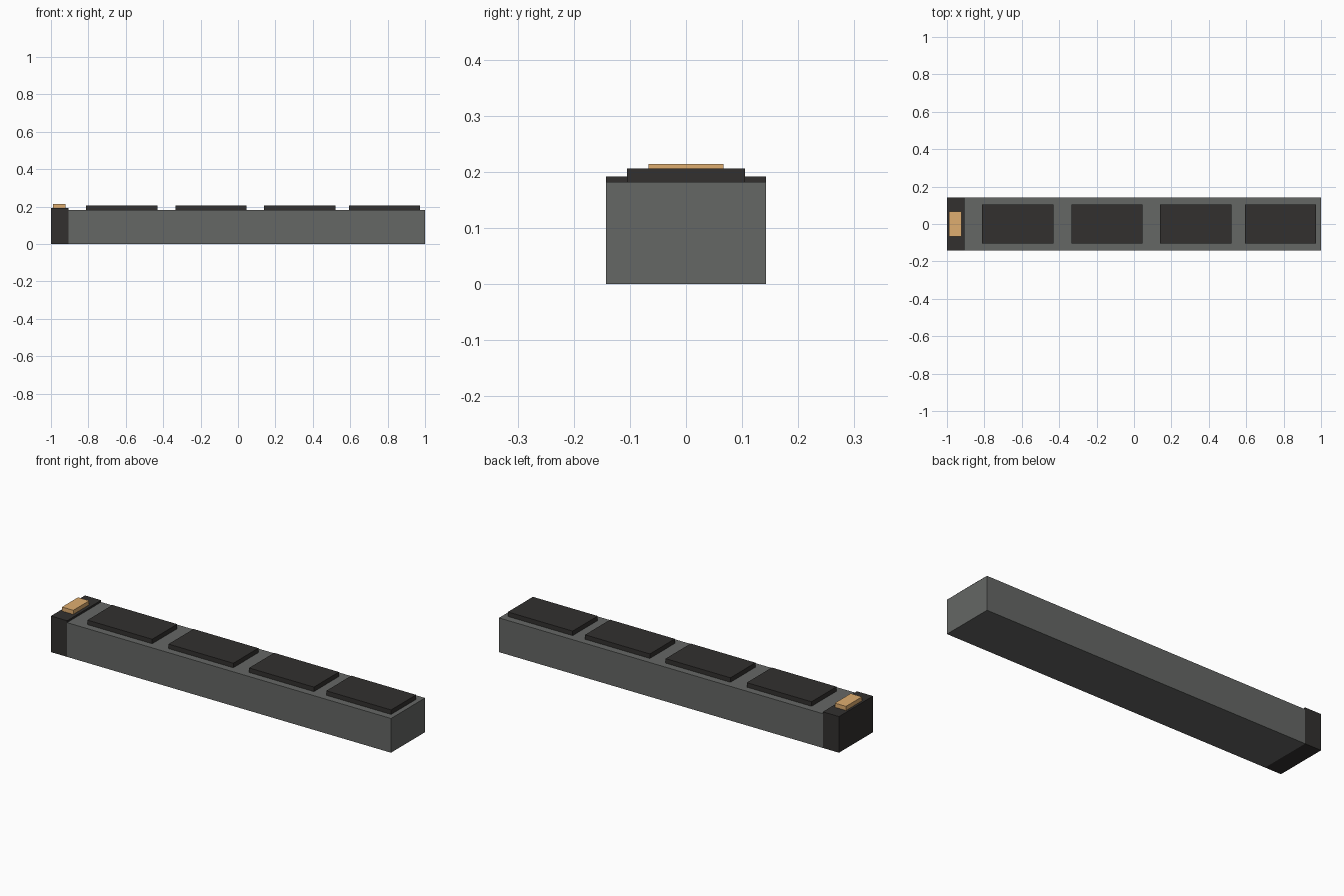
import bpy

if "Cube" in bpy.data.objects:
    bpy.data.objects.remove(bpy.data.objects["Cube"])


def material(name, rgb):
    m = bpy.data.materials.new(name)
    m.diffuse_color = (*rgb, 1.0)
    m.use_nodes = True
    m.node_tree.nodes["Principled BSDF"].inputs["Base Color"].default_value = m.diffuse_color
    return m


def box(name, x, y, z, mat):
    """Box spanning the (min, max) ranges x, y and z."""
    centre = [(a + b) / 2 for a, b in (x, y, z)]
    bpy.ops.mesh.primitive_cube_add(size=1, location=centre)
    ob = bpy.context.object
    ob.name = name
    ob.scale = [b - a for a, b in (x, y, z)]
    bpy.ops.object.transform_apply(location=False, rotation=False, scale=True)
    ob.data.materials.append(mat)
    return ob


grey = material("body_grey", (0.13, 0.135, 0.13))
dark = material("dark_grey", (0.032, 0.03, 0.028))
tan = material("tan", (0.74, 0.42, 0.16))

HALF_Y = 0.143
BODY_TOP = 0.182
CAP_TOP = 0.192
CAP_X = -0.905

# Long body and the slightly taller end cap
box("body", (CAP_X, 1.0), (-HALF_Y, HALF_Y), (0, BODY_TOP), grey)
box("end_cap", (-1.0, CAP_X), (-HALF_Y, HALF_Y), (0, CAP_TOP), dark)

# Contact block on top of the end cap
box("contact_block", (-0.988, -0.922), (-0.067, 0.067), (CAP_TOP, 0.214), tan)

# Row of raised top pads
for i, x0 in enumerate((-0.812, -0.335, 0.139, 0.593)):
    box(f"top_pad_{i + 1}", (x0, x0 + 0.381), (-0.105, 0.105), (BODY_TOP, 0.206), dark)
